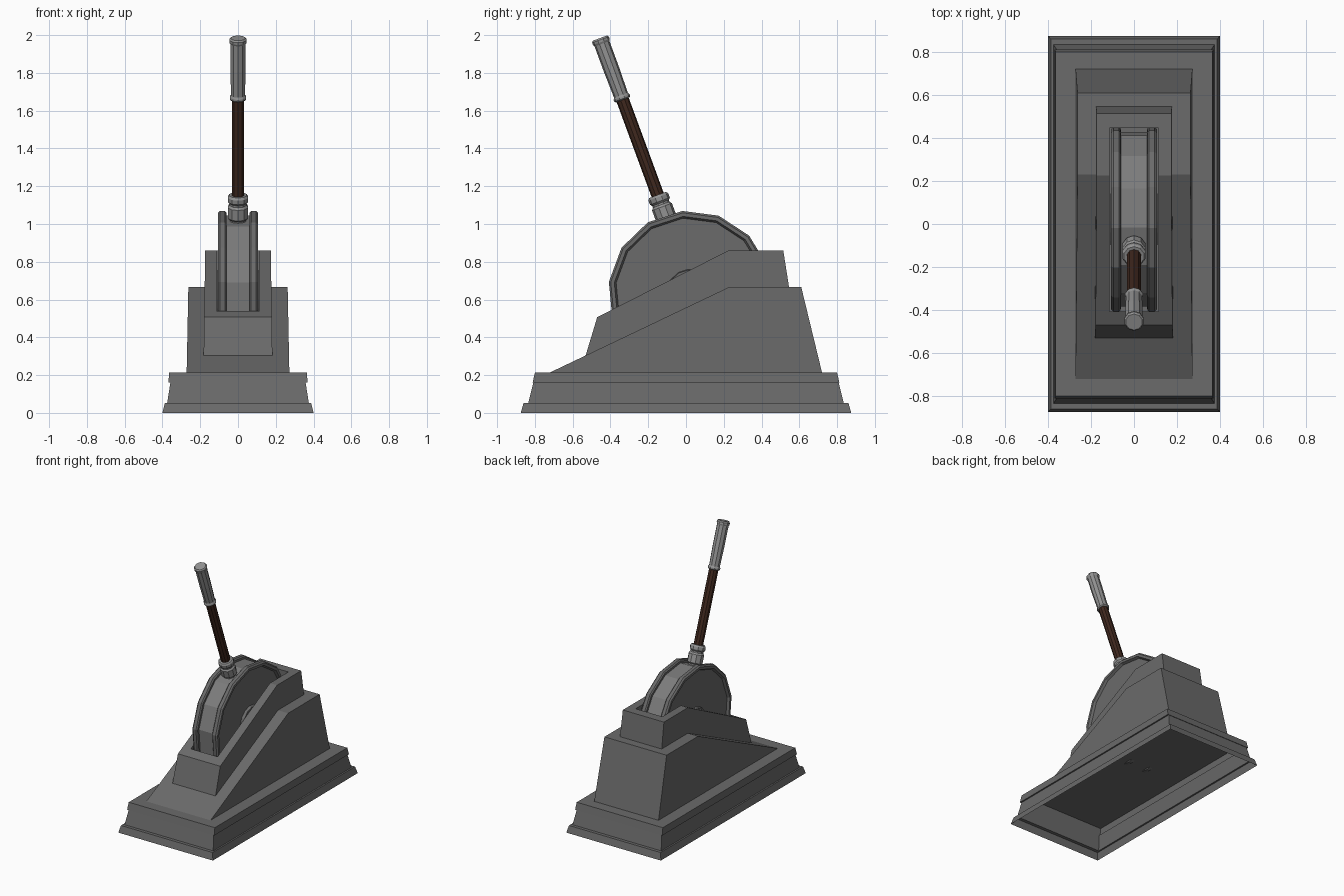
import bpy, bmesh, math
from mathutils import Matrix, Vector

if "Cube" in bpy.data.objects:
    bpy.data.objects.remove(bpy.data.objects["Cube"])


def mat(name, rgb):
    m = bpy.data.materials.new(name)
    m.diffuse_color = (*rgb, 1)
    m.use_nodes = True
    m.node_tree.nodes["Principled BSDF"].inputs["Base Color"].default_value = m.diffuse_color
    return m


STONE = mat("dark_grey_housing", (0.145, 0.145, 0.145))
DRUM = mat("mid_grey_drum", (0.2, 0.2, 0.2))
STEEL = mat("light_steel", (0.29, 0.29, 0.29))
WOOD = mat("dark_brown_rod", (0.05, 0.021, 0.013))


def finish(bm, name, material, recalc=True):
    if recalc:
        bmesh.ops.recalc_face_normals(bm, faces=bm.faces)
    me = bpy.data.meshes.new(name)
    bm.to_mesh(me)
    bm.free()
    ob = bpy.data.objects.new(name, me)
    bpy.context.collection.objects.link(ob)
    if material:
        me.materials.append(material)
    return ob


def bridge(bm, rings):
    for a, b in zip(rings, rings[1:]):
        n = len(a)
        for i in range(n):
            j = (i + 1) % n
            bm.faces.new((a[i], a[j], b[j], b[i]))


def lathe(name, profile, sides, matrix, material, phase=0.0):
    """Revolve (radius, height) points round local z, closed at both ends."""
    bm = bmesh.new()
    rings = []
    for r, h in profile:
        ring = []
        for i in range(sides):
            a = phase + 2 * math.pi * i / sides
            ring.append(bm.verts.new(matrix @ Vector((r * math.cos(a), r * math.sin(a), h))))
        rings.append(ring)
    bridge(bm, rings)
    bm.faces.new(rings[0][::-1])
    bm.faces.new(rings[-1])
    return finish(bm, name, material)


def prism(name, profile, width, material):
    """Side profile (y, z) across x, half width given by height."""
    bm = bmesh.new()
    sides = [[bm.verts.new((s * width(z), y, z)) for y, z in profile] for s in (-1, 1)]
    bridge(bm, sides)
    bm.faces.new(sides[0][::-1])
    bm.faces.new(sides[1])
    return finish(bm, name, material)


# Plinth: stepped, flared shell, open underneath
bm = bmesh.new()
steps = [(0.40, 0.875, 0), (0.387, 0.86, 0.052), (0.375, 0.835, 0.052),
         (0.358, 0.808, 0.16), (0.369, 0.812, 0.16), (0.364, 0.80, 0.213)]
rings = [[bm.verts.new((sx * x, sy * y, z)) for sx, sy in ((-1, -1), (1, -1), (1, 1), (-1, 1))]
         for x, y, z in steps]
bridge(bm, rings)
bm.faces.new(rings[-1])
finish(bm, "plinth", STONE, recalc=False)

# Two housing tiers
lower = prism("lower_housing",
              [(-0.72, 0.214), (0.23, 0.667), (0.61, 0.667), (0.72, 0.214)],
              lambda z: 0.272 - 0.02 * (z - 0.21), STONE)
upper = prism("upper_housing",
              [(-0.537, 0.285), (-0.47, 0.507), (0.225, 0.86), (0.515, 0.86), (0.548, 0.65)],
              lambda z: 0.182 - 0.015 * (z - 0.3), STONE)

# Slot for the wheel, cut through both tiers
slot = prism("slot_cutter", [(-0.408, 0.22), (-0.408, 1.3), (0.447, 1.3), (0.447, 0.22)],
             lambda z: 0.113, None)
slot.hide_render = True
slot.hide_viewport = True
for ob in (lower, upper):
    mod = ob.modifiers.new("slot", "BOOLEAN")
    mod.operation = "DIFFERENCE"
    mod.solver = "EXACT"
    mod.object = slot

# Wheel: axis along x, raised rims, recessed discs and hubs
CY, CZ = 0.022, 0.637
SIDES = 14
phase = math.radians(95.4)
for s, side in ((-1, "left"), (1, "right")):
    # local x -> world y, local y -> world z, local z -> world x
    m = Matrix(((0, 0, s, 0), (1, 0, 0, CY), (0, 1, 0, CZ), (0, 0, 0, 1)))
    lathe(side + "_wheel_rim",
          [(0.40, 0.06), (0.425, 0.062), (0.434, 0.07), (0.434, 0.095), (0.424, 0.106),
           (0.405, 0.106), (0.395, 0.088)], SIDES, m, STONE, phase)
    lathe(side + "_hub",
          [(0.125, 0.08), (0.12, 0.109), (0.075, 0.109), (0.07, 0.095)], SIDES, m, STONE, phase)
m = Matrix(((0, 0, 1, 0), (1, 0, 0, CY), (0, 1, 0, CZ), (0, 0, 0, 1)))
lathe("wheel_drum", [(0.41, -0.07), (0.41, 0.07)], SIDES, m, DRUM, phase)

# Lever, tilted forward
lever = Matrix.Translation((0, 0.037, 0.645)) @ Matrix.Rotation(math.radians(20.2), 4, "X")
lathe("lever_collar",
      [(0.045, 0.36), (0.045, 0.405), (0.056, 0.415), (0.056, 0.475), (0.047, 0.487),
       (0.047, 0.497), (0.056, 0.507), (0.056, 0.53), (0.048, 0.542)],
      10, lever, STEEL, math.pi / 10)
lathe("lever_rod", [(0.034, 0.5), (0.034, 1.10)], 10, lever, WOOD, math.pi / 10)
lathe("lever_grip",
      [(0.038, 1.078), (0.045, 1.084), (0.045, 1.094), (0.039, 1.105), (0.042, 1.25),
       (0.042, 1.395), (0.047, 1.405), (0.047, 1.418), (0.04, 1.427)],
      10, lever, STEEL, math.pi / 10)
